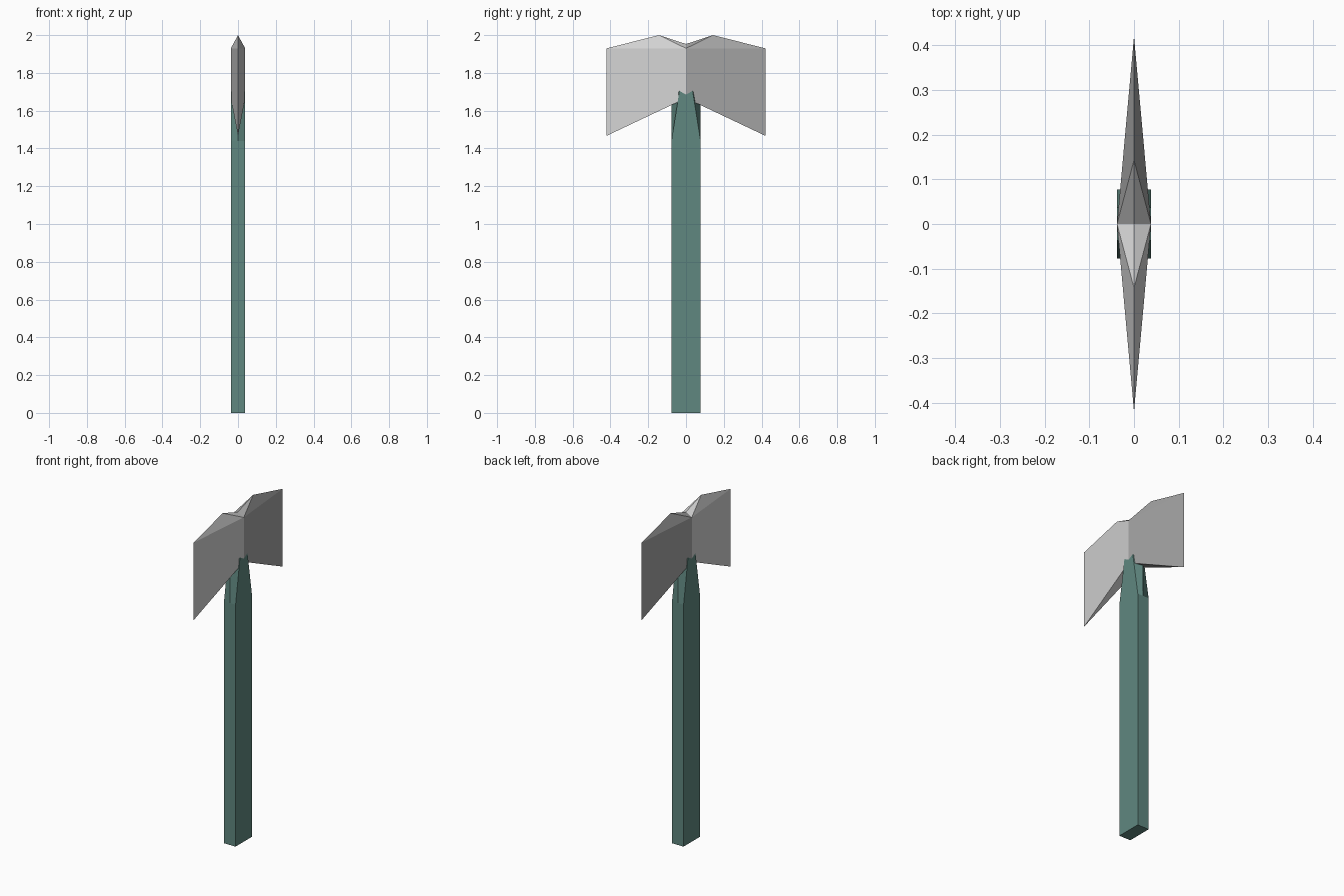
import bpy, bmesh

cube = bpy.data.objects.get("Cube")
if cube:
    bpy.data.objects.remove(cube, do_unlink=True)


def material(name, srgb):
    lin = [((c + 0.055) / 1.055) ** 2.4 for c in srgb] + [1.0]
    mat = bpy.data.materials.new(name)
    mat.use_nodes = True
    mat.diffuse_color = lin
    mat.node_tree.nodes["Principled BSDF"].inputs["Base Color"].default_value = lin
    return mat


def make_object(name, bm, mats):
    bmesh.ops.remove_doubles(bm, verts=bm.verts, dist=0.0005)
    bmesh.ops.recalc_face_normals(bm, faces=bm.faces)
    mesh = bpy.data.meshes.new(name)
    for m in mats:
        mesh.materials.append(m)
    bm.to_mesh(mesh)
    bm.free()
    obj = bpy.data.objects.new(name, mesh)
    bpy.context.collection.objects.link(obj)
    return obj


green = material("teal green", (0.375, 0.53, 0.50))
light = material("light steel", (0.83, 0.83, 0.83))
dark = material("dark steel", (0.645, 0.645, 0.645))

HX, HY = 0.038, 0.077      # half thickness and half depth of the handle

# Handle: straight bar whose corners are cut back where it enters the head
outline = [(1, -1), (1, 0), (1, 1), (0, 1), (-1, 1), (-1, 0), (-1, -1), (0, -1)]


def top_point(sx, sy):
    if sx == 0:
        return (0, sy * HY, 1.64)
    return (sx * HX, sy * 0.035, 1.705 if sy else 1.685)


bm = bmesh.new()
rings = [[bm.verts.new((sx * HX, sy * HY, z)) for sx, sy in outline] for z in (0, 1.44)]
rings.append([bm.verts.new(top_point(sx, sy)) for sx, sy in outline])
for lower, upper in zip(rings, rings[1:]):
    for i in range(8):
        j = (i + 1) % 8
        bm.faces.new((lower[i], lower[j], upper[j], upper[i]))
bm.faces.new(rings[0][::-1])
bm.faces.new(rings[-1])
make_object("handle", bm, [green])

# Double blade: one quarter mirrored to both sides, front half lighter
bm = bmesh.new()
for sy in (-1, 1):
    tip_top, tip_low = (0, sy * 0.42, 1.93), (0, sy * 0.42, 1.467)
    peak, centre = (0, sy * 0.143, 2.0), (0, 0, 1.953)
    polys = [[(-HX, 0, 1.666), (HX, 0, 1.666), tip_low]]
    for sx in (-1, 1):
        mid_top, mid_low = (sx * HX, 0, 1.93), (sx * HX, 0, 1.666)
        polys += [[mid_top, tip_top, tip_low, mid_low],
                  [mid_top, tip_top, peak], [mid_top, peak, centre]]
    for poly in polys:
        face = bm.faces.new([bm.verts.new(p) for p in poly])
        face.material_index = 0 if sy < 0 else 1
make_object("axe_head", bm, [light, dark])
